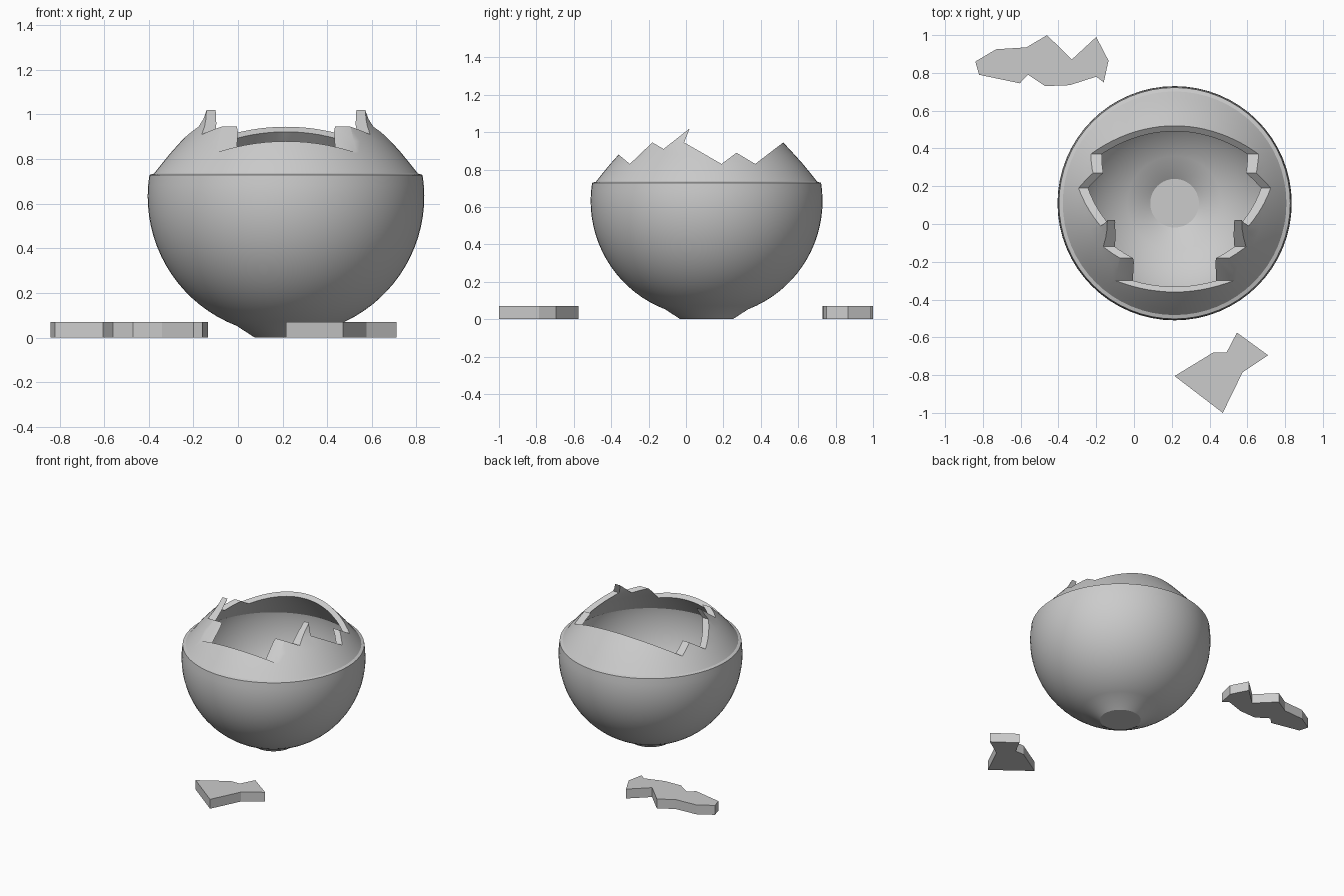
import bpy, bmesh, math
from mathutils import Matrix, Vector

if "Cube" in bpy.data.objects:
    bpy.data.objects.remove(bpy.data.objects["Cube"], do_unlink=True)

CENTRE = Vector((0.215, 0.11, 0))
RADIUS, MID_Z, WALL = 0.62, 0.632, 0.037
SHARD_HEIGHT = 0.07


def add_object(name, bm):
    bmesh.ops.recalc_face_normals(bm, faces=bm.faces)
    mesh = bpy.data.meshes.new(name)
    bm.to_mesh(mesh)
    bm.free()
    ob = bpy.data.objects.new(name, mesh)
    bpy.context.collection.objects.link(ob)
    return ob


def prism(name, corners, depth):
    """Extrude a closed outline into a slab along its normal."""
    bm = bmesh.new()
    face = bm.faces.new([bm.verts.new(c) for c in corners])
    new = bmesh.ops.extrude_face_region(bm, geom=[face])["geom"]
    moved = [v for v in new if isinstance(v, bmesh.types.BMVert)]
    bmesh.ops.translate(bm, verts=moved, vec=depth)
    return add_object(name, bm)


# Pot profile: foot, round belly, then a straight shoulder into the neck
profile = [(0, 0), (0.14, 0)]
for i in range(19):
    a = math.radians(-69 + i * 78 / 18)
    profile.append((RADIUS * math.cos(a), MID_Z + RADIUS * math.sin(a)))
profile += [(0.592, 0.735), (0.56, 0.775), (0.515, 0.83), (0.47, 0.88),
            (0.41, 0.945), (0.385, 0.98), (0.367, 1.02), (0.35, 1.15)]

bm = bmesh.new()
verts = [bm.verts.new((r, 0, z)) for r, z in profile]
edges = [bm.edges.new(pair) for pair in zip(verts, verts[1:])]
bmesh.ops.spin(bm, geom=verts + edges, cent=(0, 0, 0), axis=(0, 0, 1),
               angle=math.tau, steps=64, use_merge=True)
bmesh.ops.remove_doubles(bm, verts=bm.verts, dist=0.0001)
bmesh.ops.transform(bm, matrix=Matrix.Translation(CENTRE), verts=bm.verts)
pot = add_object("broken_pot", bm)

# Jagged break, cut straight through from side to side
crack = [(-0.48, 0.98), (-0.36, 0.88), (-0.30, 0.83), (-0.18, 0.945),
         (-0.12, 0.91), (0.02, 1.02), (-0.01, 0.945), (0.19, 0.83),
         (0.27, 0.89), (0.37, 0.83), (0.52, 0.945), (0.66, 1.05),
         (0.66, 1.4), (-0.48, 1.4)]
cutter = prism("break_cutter", [(-0.7, y, z) for y, z in crack], (2, 0, 0))
cutter.hide_render = True

bpy.context.view_layer.objects.active = pot
shell = pot.modifiers.new("wall", "SOLIDIFY")
shell.thickness = WALL
shell.offset = -1
shell.use_even_offset = True
cut = pot.modifiers.new("break", "BOOLEAN")
cut.operation = "DIFFERENCE"
cut.solver = "EXACT"
cut.object = cutter
for name in ("wall", "break"):
    bpy.ops.object.modifier_apply(modifier=name)
bpy.data.objects.remove(cutter, do_unlink=True)

bpy.ops.object.select_all(action="DESELECT")
pot.select_set(True)
bpy.ops.object.shade_smooth_by_angle(angle=math.radians(30))

# Flat broken pieces lying on the ground
back_outline = [(-0.84, 0.86), (-0.73, 0.925), (-0.57, 0.935), (-0.46, 1.0),
                (-0.33, 0.87), (-0.20, 0.99), (-0.135, 0.865), (-0.16, 0.75),
                (-0.20, 0.78), (-0.34, 0.735), (-0.47, 0.73), (-0.56, 0.79),
                (-0.605, 0.745), (-0.82, 0.79)]
front_outline = [(0.215, -0.805), (0.42, -0.68), (0.49, -0.68), (0.545, -0.575),
                 (0.71, -0.695), (0.575, -0.785), (0.47, -1.0)]
for name, outline in (("back_shard", back_outline), ("front_shard", front_outline)):
    prism(name, [(x, y, 0) for x, y in outline], (0, 0, SHARD_HEIGHT))
